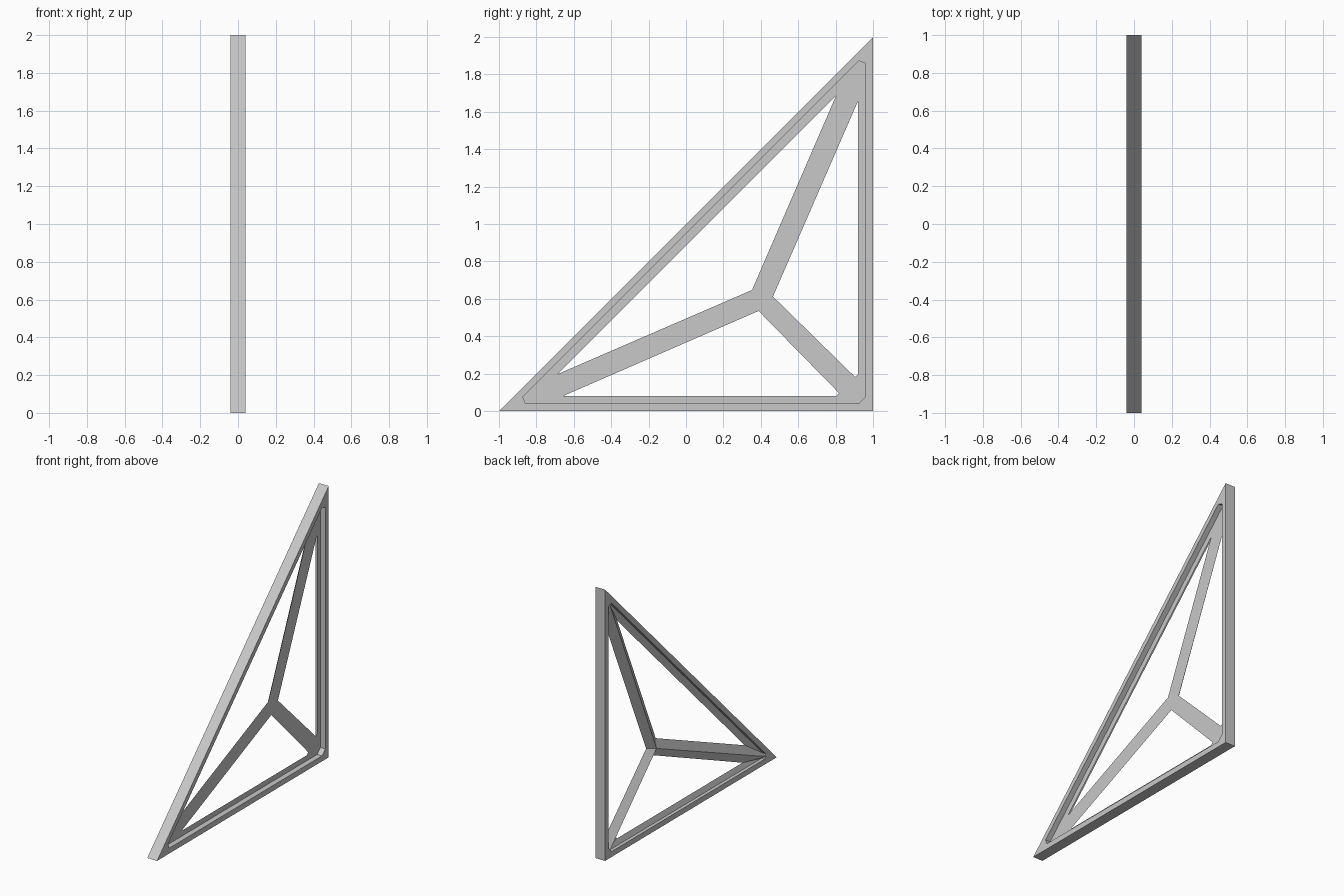
import bpy
import bmesh

cube = bpy.data.objects.get("Cube")
if cube:
    bpy.data.objects.remove(cube, do_unlink=True)

grey = bpy.data.materials.new("matte grey")
grey.use_nodes = True
GREY = (0.58, 0.58, 0.58, 1)
grey.diffuse_color = GREY
grey.node_tree.nodes["Principled BSDF"].inputs["Base Color"].default_value = GREY

HALF = 0.04      # half thickness of the frame
LIP = 0.015      # depth of the lip where it meets the frame


def make_object(name, faces):
    """Mesh from a list of faces given as 3D points, welded together."""
    bm = bmesh.new()
    for face in faces:
        bm.faces.new([bm.verts.new(p) for p in face])
    bmesh.ops.remove_doubles(bm, verts=bm.verts, dist=0.0005)
    bmesh.ops.recalc_face_normals(bm, faces=bm.faces)
    mesh = bpy.data.meshes.new(name)
    bm.to_mesh(mesh)
    bm.free()
    mesh.materials.append(grey)
    obj = bpy.data.objects.new(name, mesh)
    bpy.context.collection.objects.link(obj)
    return obj


def flip(p):
    """Mirror a (y, z) point across the triangle's axis of symmetry."""
    return (1 - p[1], 1 - p[0])


def at(x, *points):
    return [(x, y, z) for y, z in points]


def mid(a, b):
    return ((a[0] + b[0]) / 2, (a[1] + b[1]) / 2)


# Outline: three corners, and an opening with a small chamfer at each corner
top, low_back, low_front = (1, 2), (1, 0), (-1, 0)
top_a, top_b = (0.925, 1.872), (0.96, 1.858)
back_a = (0.96, 0.077)
corners = [top, low_back, low_front]
chamfers = [(top_a, top_b), (back_a, flip(back_a)), (flip(top_b), flip(top_a))]

# Outer frame
faces = []
for i in range(3):
    j = (i + 1) % 3
    c, n = corners[i], corners[j]
    a, b = chamfers[i]
    na = chamfers[j][0]
    for x in (-HALF, HALF):
        faces.append(at(x, c, a, b))
        faces.append(at(x, c, n, na, b))
    for p, q in ((c, n), (a, b), (b, na)):
        faces.append(at(-HALF, p, q) + at(HALF, q, p))
make_object("triangular_frame", faces)

# Inner bracing: flat on one side, ridged spokes on the other
hub = (0.4, 0.6)
notch = (0.465, 0.612)
tips = [(0.92, 1.658), (0.92, 0.198), (0.904, 0.182)]
long_tip = (0.802, 1.685)
openings = [
    (notch, tips),
    (flip(notch), [flip(p) for p in reversed(tips)]),
    ((0.353, 0.647), [flip(long_tip), long_tip]),
]
ends = [mid(a, b) for a, b in chamfers]


def bracing_side(ridge, lip):
    """One side of the bracing, with the spoke ridges and lip at given depths."""
    result = []
    hub_p = at(ridge, hub)
    for i, (inner, edge) in enumerate(openings):
        j = (i + 1) % 3
        end_a, end_b = at(ridge, ends[i]), at(ridge, ends[j])
        rim_a, rim_b = at(lip, chamfers[i][1]), at(lip, chamfers[j][0])
        pts = [at(0, p) for p in edge]
        n = at(0, inner)
        # Long straight edge of the opening
        k = max(range(len(edge) - 1), key=lambda s: (
            (edge[s][0] - edge[s + 1][0]) ** 2 + (edge[s][1] - edge[s + 1][1]) ** 2))
        result.append(hub_p + end_a + pts[0] + n)
        result.append(hub_p + n + pts[-1] + end_b)
        result.append(end_a + rim_a + pts[0])
        result.append(end_b + pts[-1] + rim_b)
        result.append(rim_a + rim_b + pts[k + 1] + pts[k])
        for s in range(len(edge) - 1):
            if s != k:
                rim = rim_a if s < k else rim_b
                result.append(rim + pts[s + 1] + pts[s])
    return result


make_object("spoke_bracing", bracing_side(0, 0) + bracing_side(-HALF, -LIP))
